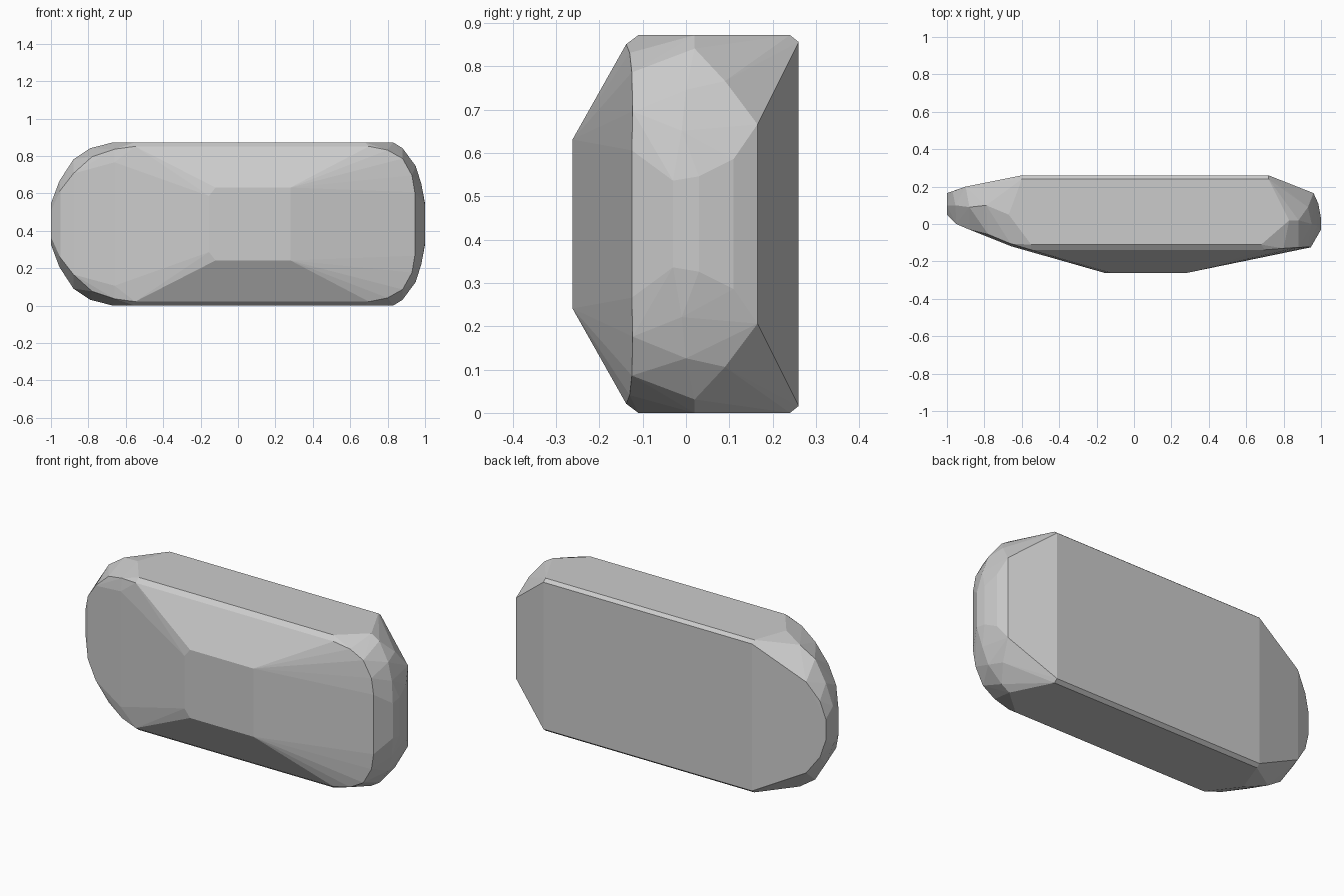
import bpy, bmesh
from math import radians

MID = 0.436  # mid height; every ring is (x, y, half height) mirrored about it

# flat back plate and its small lip
back = [(-0.6, 0.26, 0.42), (0.72, 0.26, 0.42),
        (-0.6, 0.24, 0.436), (0.72, 0.24, 0.436)]
# raised flat panel on the front
front = [(-0.155, -0.262, 0.15), (-0.12, -0.262, 0.195), (0.28, -0.262, 0.195)]
# front shoulder running around both ends
shoulder = [(0.945, -0.125, 0.17), (0.93, -0.123, 0.26), (0.88, -0.125, 0.35),
            (0.8, -0.13, 0.395), (0.7, -0.138, 0.415), (0.68, -0.11, 0.436),
            (-0.55, -0.138, 0.415), (-0.55, -0.11, 0.436),
            (-0.66, -0.118, 0.33), (-0.66, -0.105, 0.4)]
# right end cap
right = [(1.0, -0.03, 0.1), (1.0, 0.03, 0.11), (0.98, -0.01, 0.215),
         (0.95, 0.0, 0.31), (0.88, 0.02, 0.405), (0.83, 0.02, 0.436),
         (0.96, 0.165, 0.23), (0.985, 0.11, 0.15), (0.93, 0.09, 0.33)]
# left end cap
left = [(-1.0, 0.05, 0.07), (-1.0, 0.165, 0.06), (-1.0, 0.1, 0.11),
        (-0.95, 0.0, 0.18), (-0.88, -0.03, 0.27), (-0.78, -0.055, 0.36),
        (-0.955, 0.1, 0.23), (-0.88, 0.09, 0.345), (-0.79, 0.1, 0.405),
        (-0.67, 0.05, 0.436), (-0.9, 0.2, 0.26), (-0.97, 0.175, 0.16)]

bm = bmesh.new()
for x, y, h in back + front + shoulder + right + left:
    for s in (1, -1):
        bm.verts.new((x, y, MID + s * h))

# wrap all rings in one faceted skin
res = bmesh.ops.convex_hull(bm, input=bm.verts)
loose = [v for v in bm.verts if not v.link_faces]
bmesh.ops.delete(bm, geom=loose, context='VERTS')
bmesh.ops.dissolve_limit(bm, angle_limit=radians(1), verts=bm.verts, edges=bm.edges)
bmesh.ops.recalc_face_normals(bm, faces=bm.faces)

mesh = bpy.data.meshes.new("faceted_body")
bm.to_mesh(mesh)
bm.free()
body = bpy.data.objects.new("faceted_body", mesh)
bpy.context.collection.objects.link(body)
